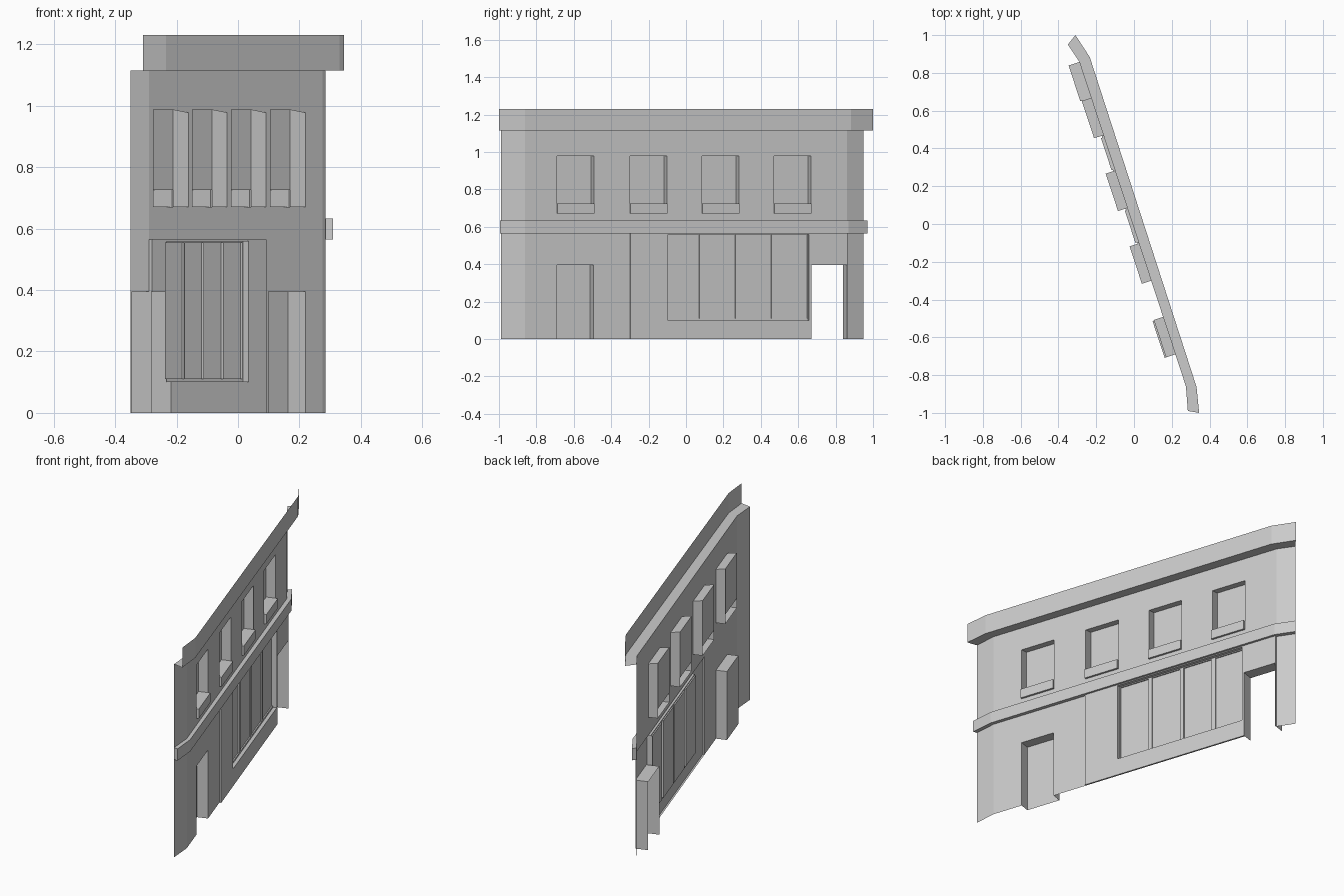
import bpy
from mathutils import Vector

if "Cube" in bpy.data.objects:
    bpy.data.objects.remove(bpy.data.objects["Cube"])

# Plan lines of the facade: wall line and outer cornice line (kinked ends)
INNER = [(0.285, -0.99), (0.275, -0.86), (-0.29, 0.86), (-0.35, 0.95)]
OUTER = [(0.345, -1.0), (0.331, -0.862), (-0.234, 0.883), (-0.31, 1.0)]
NORMAL = Vector((0.950, 0.312, 0))


def at(y, z, off=0.0):
    """Point on the straight wall at height z, moved outwards by off."""
    return Vector((0.275 - (y + 0.86) * 0.3285, y, z)) + NORMAL * off


def make(name, quads):
    verts, faces, index = [], [], {}
    for q in quads:
        f = []
        for p in q:
            k = tuple(round(c, 5) for c in p)
            if k not in index:
                index[k] = len(verts)
                verts.append(k)
            f.append(index[k])
        faces.append(f)
    me = bpy.data.meshes.new(name)
    me.from_pydata(verts, [], faces)
    ob = bpy.data.objects.new(name, me)
    bpy.context.collection.objects.link(ob)
    return ob


def loop(r, off, rise=0.0):
    y0, y1, z0, z1 = r
    return [at(y0, z0, off), at(y1, z0, off), at(y1, z1 + rise, off), at(y0, z1 + rise, off)]


def pocket(r, a, b, cap=True, rise=0.0, sides=(0, 1, 2, 3)):
    """Rectangle pushed from offset a to offset b, closed at b."""
    p, q = loop(r, a), loop(r, b, rise)
    quads = [(p[i], p[(i + 1) % 4], q[(i + 1) % 4], q[i]) for i in sides]
    return quads + ([q] if cap else [])


def sheet(r, holes, off):
    """Flat wall sheet with rectangular holes."""
    ys = sorted({r[0], r[1]} | {v for h in holes for v in h[:2]})
    zs = sorted({r[2], r[3]} | {v for h in holes for v in h[2:]})
    quads = []
    for y0, y1 in zip(ys, ys[1:]):
        for z0, z1 in zip(zs, zs[1:]):
            cy, cz = (y0 + y1) / 2, (z0 + z1) / 2
            if not any(h[0] < cy < h[1] and h[2] < cz < h[3] for h in holes):
                quads.append(loop((y0, y1, z0, z1), off))
    return quads


def ribbon(a, za, b, zb):
    """Strip between two plan lines at two heights."""
    return [((*a[i], za), (*a[i + 1], za), (*b[i + 1], zb), (*b[i], zb)) for i in range(3)]


WINDOW_Y = [-0.69, -0.30, 0.085, 0.47]
windows = [(y, y + 0.198, 0.67, 0.978) for y in WINDOW_Y]
side_door = (-0.69, -0.495, 0, 0.395)
shop = (-0.30, 0.86, 0, 0.565)
glazing = (-0.10, 0.655, 0.10, 0.56)
shop_door = (0.668, 0.858, 0, 0.395)

# Main wall with its two angled ends
wall = sheet((-0.86, 0.86, 0, 1.115), windows + [side_door, shop], 0)
full = ribbon(INNER, 0, INNER, 1.115)
make("wall", wall + [full[0], full[2]])

# Upper windows and sills
for i, (y0, y1, z0, z1) in enumerate(windows):
    make(f"window_{i + 1}", pocket((y0, y1, 0.725, z1), 0, -0.052, rise=0.01))
    make(f"window_sill_{i + 1}", pocket((y0, y1, z0, 0.725), -0.052, 0.012))

# Recessed side door
make("side_door", pocket(side_door, 0, -0.06, sides=(1, 2, 3)))

# Slightly projecting shopfront with returns to the wall
make("shopfront", sheet(shop, [glazing, shop_door], 0.01)
     + pocket((-0.30, 0.668, 0, 0.565), 0, 0.01, cap=False, sides=(0, 3))
     + pocket(shop, 0, 0.01, cap=False, sides=(1, 2)))

# Shop window recess, with panes set a little deeper than the frame
panes = [(-0.095 + k * 0.1925, 0.075 + k * 0.1925, 0.11, 0.555) for k in range(4)]
make("shop_window_frame", pocket(glazing, 0.01, -0.010, cap=False) + sheet(glazing, panes, -0.010))
for k, r in enumerate(panes):
    make(f"shop_pane_{k + 1}", pocket(r, -0.010, -0.017))

# Open doorway of the shop
make("shop_doorway", pocket(shop_door, 0.01, -0.06, cap=False, sides=(1, 2, 3)))

# Band between floors
mid = [tuple(a + (b - a) * 0.4 for a, b in zip(p, q)) for p, q in zip(INNER, OUTER)]
caps = [((*INNER[i], 0.565), (*mid[i], 0.565), (*mid[i], 0.633), (*INNER[i], 0.633)) for i in (0, 3)]
make("band", ribbon(INNER, 0.565, mid, 0.565)[::-1] + ribbon(mid, 0.565, mid, 0.633)
     + ribbon(mid, 0.633, INNER, 0.633) + caps)

# Cornice: underside ledge and upright face, open behind
make("cornice", ribbon(INNER, 1.115, OUTER, 1.115) + ribbon(OUTER, 1.115, OUTER, 1.23))
